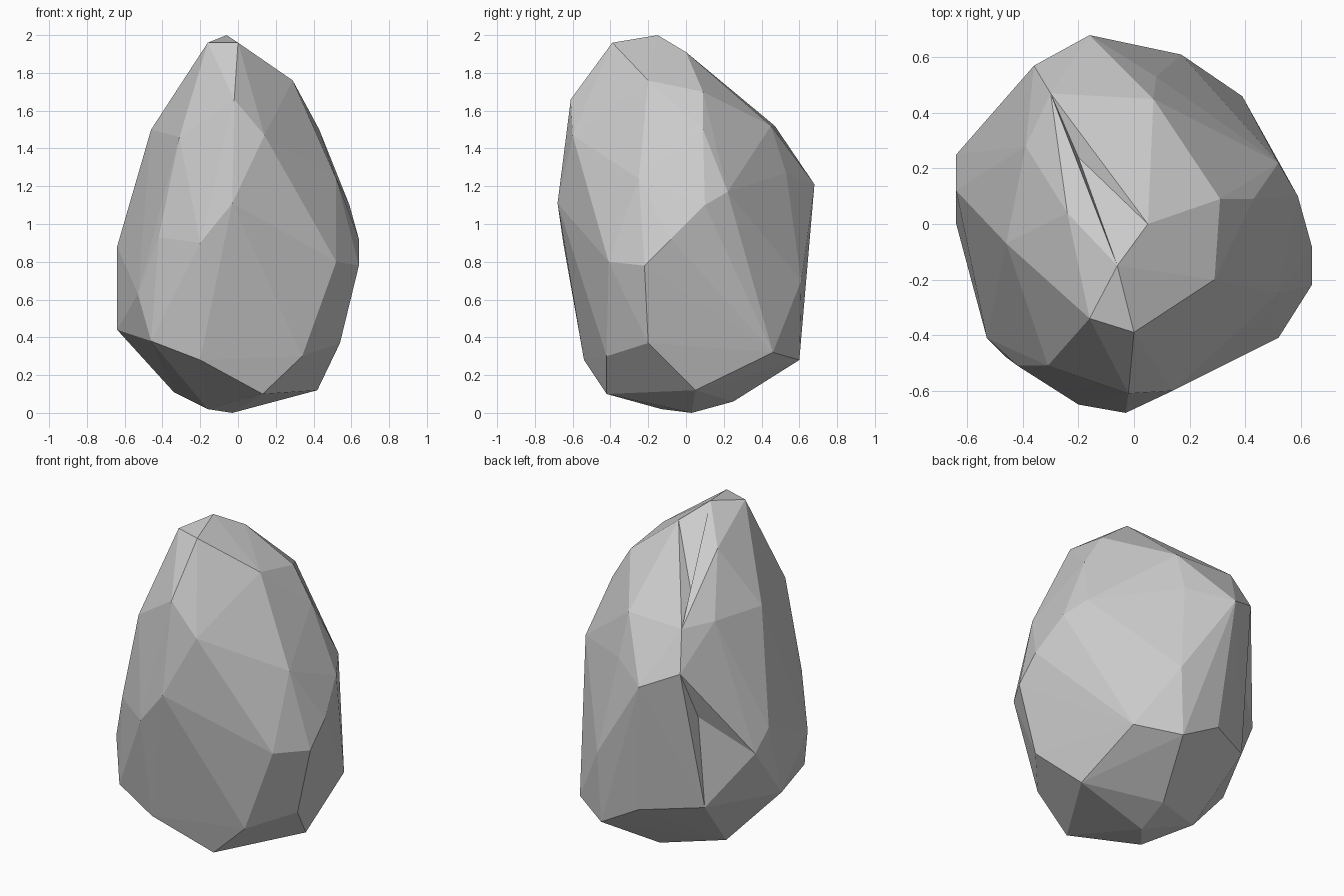
import bpy, bmesh
from mathutils import Vector
from mathutils.bvhtree import BVHTree

# Corner points of the boulder, grouped by height
crown = [(-.06, -.15, 2), (0, -.39, 1.96), (-.16, -.34, 1.96), (.05, 0, 1.91),
         (.29, -.2, 1.76), (.31, .09, 1.7), (.07, .45, 1.52), (-.24, .04, 1.83),
         (-.02, -.61, 1.66)]
shoulder = [(-.31, -.51, 1.46), (.14, -.6, 1.47), (-.46, -.07, 1.5), (-.39, .28, 1.52),
            (-.3, .47, 1.52), (-.36, .57, 1.3), (.43, .09, 1.5), (.52, -.25, 1.24),
            (.08, .53, 1.27), (-.16, .68, 1.21)]
waist = [(-.03, -.68, 1.11), (.36, -.48, 1.05), (.52, -.41, .8), (.64, -.22, .78),
         (.64, -.08, .92), (.59, .1, 1.1), (.52, .22, 1.17), (.17, .61, .7),
         (-.42, -.51, .93), (-.53, -.41, .63), (-.2, -.65, .9), (-.64, .12, .88),
         (-.64, .25, .77), (-.53, .35, .75)]
base = [(-.64, 0, .44), (-.46, -.48, .38), (-.2, -.54, .28), (.13, -.42, .1),
        (.34, -.42, .3), (.54, -.2, .37), (.42, .05, .12), (.39, .46, .32),
        (.15, .6, .28), (-.1, .6, .42), (-.42, .42, .45), (-.34, .1, .11),
        (-.03, .03, 0), (-.16, -.13, .02), (0, .25, .06)]
# Shallow hollows pressed into the flat sides
dents = [(-.39, .44, 1.0), (-.2, .24, 1.64)]

# Faceted rock body
bm = bmesh.new()
for p in crown + shoulder + waist + base:
    bm.verts.new(p)
bmesh.ops.convex_hull(bm, input=bm.verts[:])
loose = [v for v in bm.verts if not v.link_faces]
bmesh.ops.delete(bm, geom=loose, context='VERTS')

# Press each hollow into the nearest facet
for p in dents:
    bm.faces.ensure_lookup_table()
    index = BVHTree.FromBMesh(bm).find_nearest(Vector(p))[2]
    new = bmesh.ops.poke(bm, faces=[bm.faces[index]])
    new['verts'][0].co = p

bmesh.ops.recalc_face_normals(bm, faces=bm.faces[:])
mesh = bpy.data.meshes.new("boulder")
bm.to_mesh(mesh)
bm.free()
bpy.context.collection.objects.link(bpy.data.objects.new("boulder", mesh))
